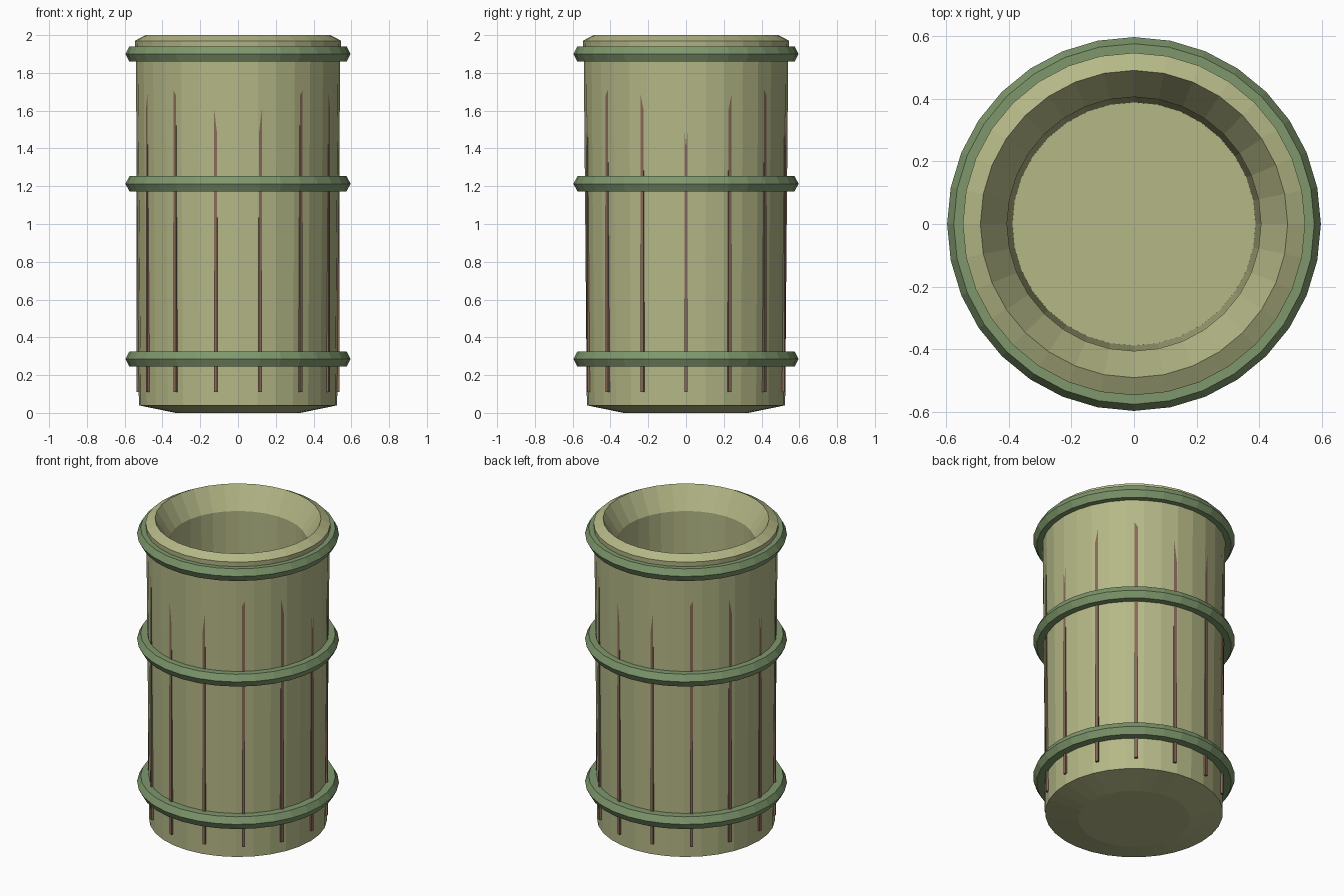
import bpy, bmesh, math
from mathutils import Matrix

if "Cube" in bpy.data.objects:
    bpy.data.objects.remove(bpy.data.objects["Cube"])

SIDES = 32


def material(name, color):
    m = bpy.data.materials.new(name)
    m.diffuse_color = (*color, 1)
    m.use_nodes = True
    m.node_tree.nodes["Principled BSDF"].inputs["Base Color"].default_value = m.diffuse_color
    return m


def finish(name, bm, mat):
    bmesh.ops.recalc_face_normals(bm, faces=bm.faces)
    me = bpy.data.meshes.new(name)
    bm.to_mesh(me)
    bm.free()
    me.materials.append(mat)
    ob = bpy.data.objects.new(name, me)
    bpy.context.collection.objects.link(ob)
    return ob


def lathe(name, profile, mat, closed=False):
    """Revolve (radius, z) points; open profiles get capped at both ends."""
    bm = bmesh.new()
    rings = []
    for r, z in profile:
        rings.append([bm.verts.new((r * math.cos(a), r * math.sin(a), z))
                      for a in (2 * math.pi * i / SIDES for i in range(SIDES))])
    pairs = list(zip(rings, rings[1:]))
    if closed:
        pairs.append((rings[-1], rings[0]))
    else:
        bm.faces.new(rings[0])
        bm.faces.new(rings[-1])
    for a, b in pairs:
        for i in range(SIDES):
            j = (i + 1) % SIDES
            bm.faces.new((a[i], a[j], b[j], b[i]))
    return finish(name, bm, mat)


wood = material("pale_olive", (0.46, 0.48, 0.24))
band = material("green_band", (0.21, 0.31, 0.15))
seam = material("brown_seam", (0.25, 0.14, 0.10))

# Hollow barrel body: base, outer wall, rim, funnel mouth, inner wall, floor
lathe("barrel_body", [(0.33, 0), (0.525, 0.04), (0.541, 1.86), (0.546, 1.97),
                      (0.49, 2.0), (0.405, 1.86), (0.388, 0.10)], wood)

# Three ridged hoops
for n, z in (("lower", 0.285), ("middle", 1.213), ("upper", 1.90)):
    lathe(n + "_hoop", [(0.51, z - 0.04), (0.575, z - 0.04), (0.596, z),
                        (0.575, z + 0.04), (0.51, z + 0.04)], band, closed=True)

# Thin vertical seams that sink into the widening wall near the top
for k in range(14):
    bm = bmesh.new()
    bmesh.ops.create_cube(bm, size=1)
    m = (Matrix.Rotation(2 * math.pi * k / 14, 4, 'Z')
         @ Matrix.Translation((0.517, 0, 1.0))
         @ Matrix.Diagonal((0.04, 0.018, 1.78, 1)))
    bmesh.ops.transform(bm, matrix=m, verts=bm.verts)
    finish(f"stave_seam_{k + 1}", bm, seam)
